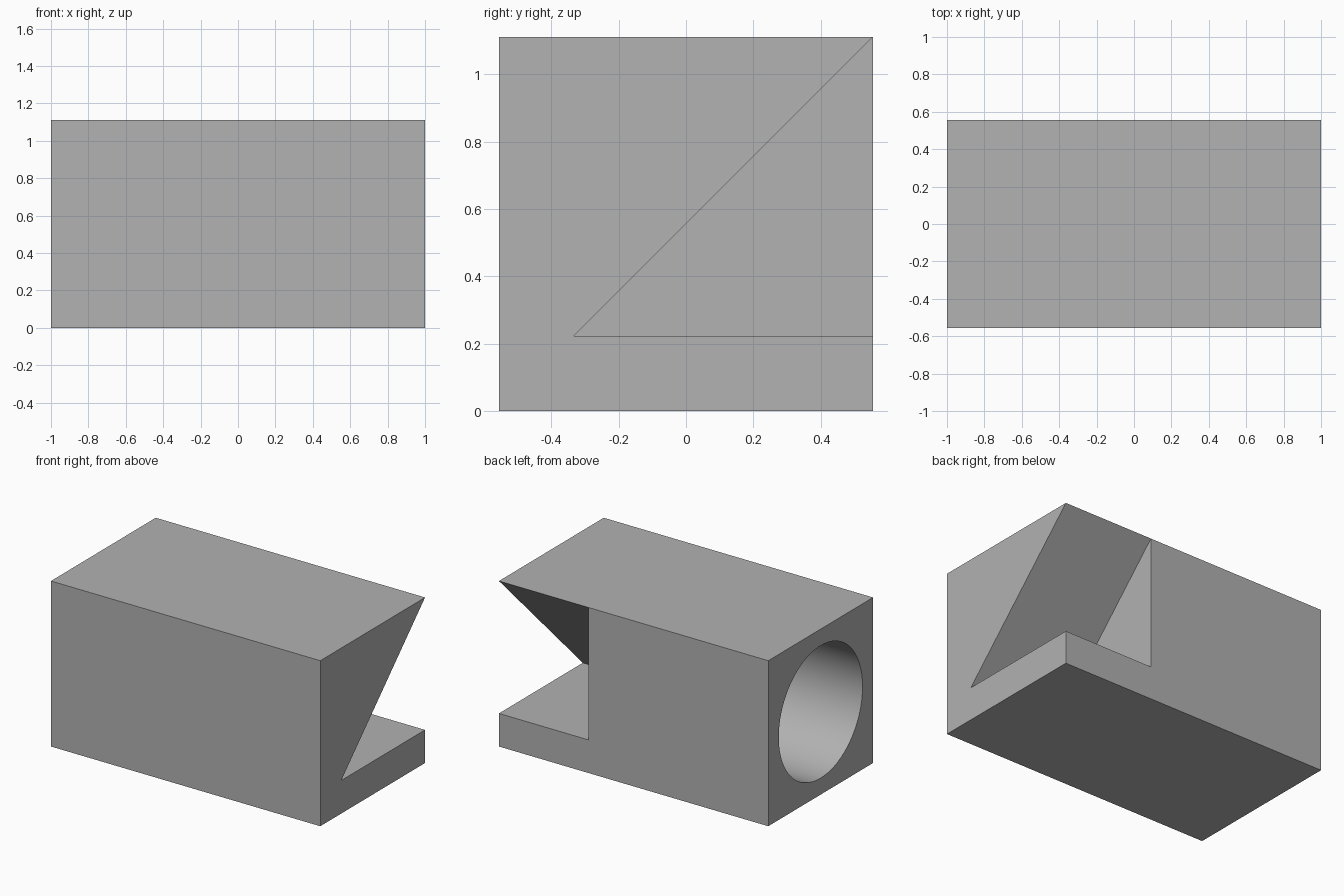
import bpy, bmesh, math
from mathutils import Matrix

cube = bpy.data.objects.get("Cube")
if cube:
    bpy.data.objects.remove(cube, do_unlink=True)

U = 1 / 9                      # model module: 18 long, 10 wide, 10 high
HOLE_DEPTH = 9 * U

grey = bpy.data.materials.new("plain_grey")
grey.use_nodes = True
colour = (0.445, 0.445, 0.445, 1)
grey.diffuse_color = colour
grey.node_tree.nodes["Principled BSDF"].inputs["Base Color"].default_value = colour


def make_object(name, bm):
    bmesh.ops.recalc_face_normals(bm, faces=bm.faces)
    mesh = bpy.data.meshes.new(name)
    bm.to_mesh(mesh)
    bm.free()
    mesh.materials.append(grey)
    obj = bpy.data.objects.new(name, mesh)
    bpy.context.collection.objects.link(obj)
    return obj


# Block with a wedge-shaped notch undercut at the back of its left end
profile = [(-5, 0), (5, 0), (5, 2), (-3, 2), (5, 10), (-5, 10)]
outline = [0, 1, 2, 4, 5]      # profile without the notch apex
bm = bmesh.new()
left, step, right = [[bm.verts.new((x * U, y * U, z * U)) for y, z in profile]
                     for x in (9, 3, -9)]


def walls(a, b, order):
    for i, j in zip(order, order[1:] + order[:1]):
        bm.faces.new((a[i], a[j], b[j], b[i]))


walls(left, step, list(range(len(profile))))
walls(step, right, outline)
bm.faces.new(left)
bm.faces.new(step[2:5])
bm.faces.new([right[i] for i in outline])
bm.verts.remove(right[3])
bmesh.ops.recalc_face_normals(bm, faces=bm.faces)
bmesh.ops.dissolve_limit(bm, angle_limit=0.01, verts=bm.verts, edges=bm.edges)
block = make_object("notched_block", bm)

# Blind round bore in the right end
bm = bmesh.new()
bmesh.ops.create_cone(
    bm, cap_ends=True, segments=96, radius1=4 * U, radius2=4 * U,
    depth=HOLE_DEPTH + U,
    matrix=Matrix.Translation((-1 + (HOLE_DEPTH - U) / 2, 0, 5 * U))
    @ Matrix.Rotation(math.pi / 2, 4, "Y"))
cutter = make_object("bore_cutter", bm)
cutter.hide_render = True

bore = block.modifiers.new("bore", "BOOLEAN")
bore.operation = "DIFFERENCE"
bore.solver = "EXACT"
bore.object = cutter

bpy.ops.object.select_all(action="DESELECT")
block.select_set(True)
bpy.context.view_layer.objects.active = block
bpy.ops.object.modifier_apply(modifier=bore.name)
bpy.data.objects.remove(cutter, do_unlink=True)
bpy.ops.object.shade_smooth_by_angle(angle=math.radians(30))
